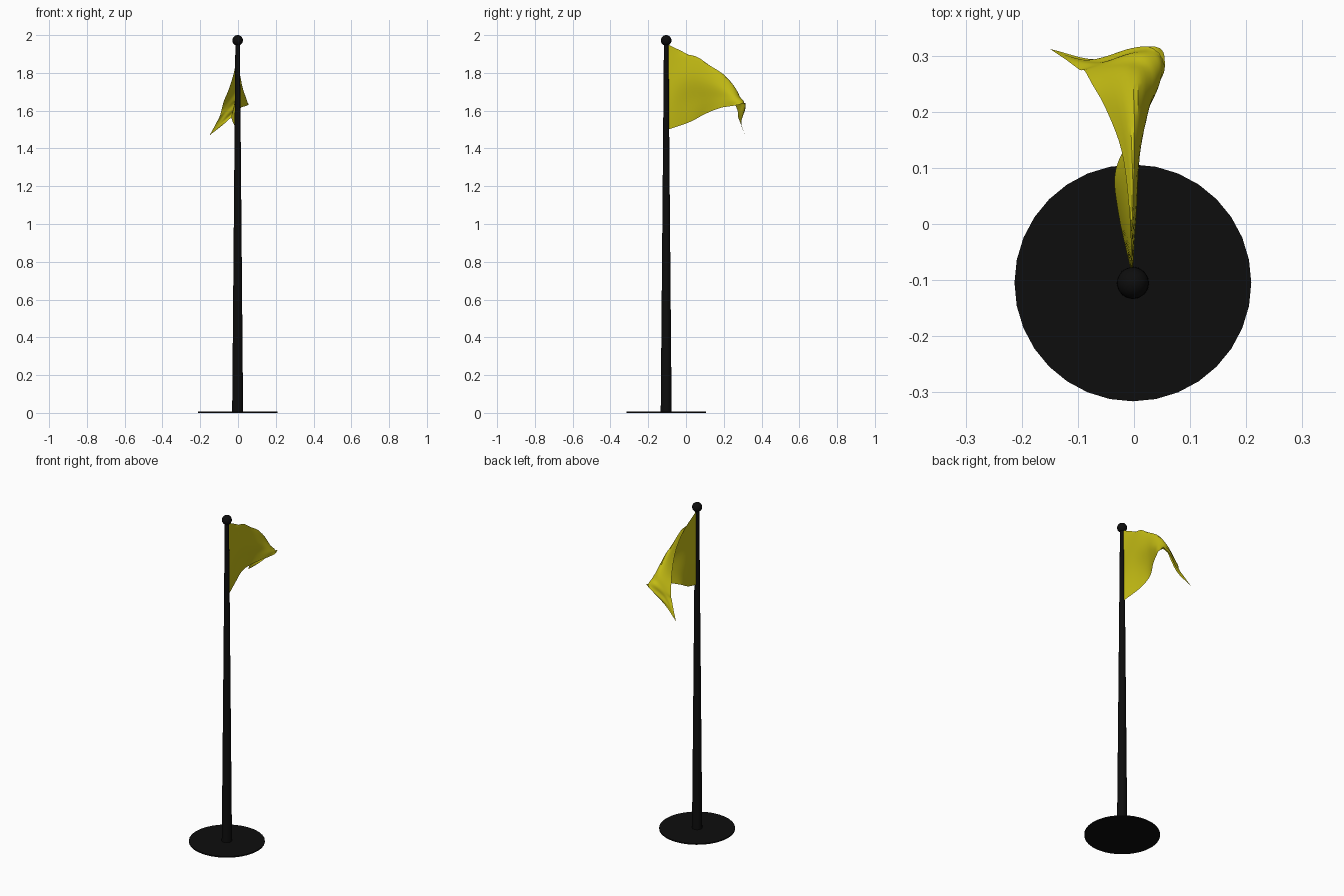
import bpy
import bmesh
from mathutils import Vector

default_cube = bpy.data.objects.get("Cube")
if default_cube:
    bpy.data.objects.remove(default_cube, do_unlink=True)


def make_material(name, colour):
    material = bpy.data.materials.new(name)
    material.use_nodes = True
    material.diffuse_color = colour
    shader = material.node_tree.nodes["Principled BSDF"]
    shader.inputs["Base Color"].default_value = colour
    return material


black = make_material("black paint", (0.004, 0.004, 0.004, 1))
yellow = make_material("yellow cloth", (0.56, 0.51, 0.007, 1))


def finish(obj, name, material):
    obj.name = name
    obj.data.materials.append(material)
    bpy.ops.object.select_all(action="DESELECT")
    bpy.context.view_layer.objects.active = obj
    obj.select_set(True)
    bpy.ops.object.shade_smooth_by_angle()


def add_cone(name, bottom_radius, top_radius, bottom, top, sides):
    bpy.ops.mesh.primitive_cone_add(
        vertices=sides, radius1=bottom_radius, radius2=top_radius,
        depth=top - bottom, location=(POLE_X, POLE_Y, (top + bottom) / 2))
    finish(bpy.context.object, name, black)


POLE_X, POLE_Y = -0.002, -0.105

# Base disc, tapered pole and ball finial
add_cone("base_disc", 0.211, 0.211, 0, 0.007, 32)
add_cone("pole", 0.029, 0.012, 0.001, 1.96, 16)
bpy.ops.mesh.primitive_uv_sphere_add(
    segments=24, ring_count=16, radius=0.028, location=(POLE_X, POLE_Y, 1.972))
finish(bpy.context.object, "ball_finial", black)

# Pennant: rails run from the hoist to the shared tip, in thousandths
HOIST_TOP = Vector((-0.003, -0.094, 1.95))
HOIST_BOTTOM = Vector((-0.003, -0.094, 1.50))
TIP = Vector((-0.15, 0.312, 1.47))
rails = {
    "top_hem": [(-9, 30, 1885), (-22, 130, 1800), (-50, 205, 1710),
                (-75, 250, 1650), (-88, 273, 1600), (-97, 275, 1570),
                (-120, 292, 1525)],
    "crest": [(0, 30, 1885), (0, 120, 1842), (0, 210, 1782),
              (-8, 272, 1700), (-45, 285, 1630), (-75, 285, 1580),
              (-108, 293, 1528)],
    "middle": [(4, 20, 1770), (10, 120, 1750), (24, 200, 1720),
               (32, 268, 1680), (0, 303, 1650), (-45, 292, 1590),
               (-95, 293, 1530)],
    "lower": [(-16, 20, 1650), (-10, 110, 1660), (19, 190, 1665),
              (46, 255, 1655), (40, 302, 1645), (0, 314, 1612),
              (-80, 292, 1535)],
    "bottom_hem": [(-28, 20, 1540), (-32, 100, 1582), (11, 180, 1614),
                   (42, 245, 1625), (55, 282, 1632), (38, 316, 1636),
                   (-62, 293, 1540)],
}


def smooth_path(points, steps):
    """Points on a curve that passes through every control point."""
    ends = [2 * points[0] - points[1]] + points + [2 * points[-1] - points[-2]]
    path = []
    for a, b, c, d in zip(ends, ends[1:], ends[2:], ends[3:]):
        for step in range(steps):
            t = step / steps
            path.append(0.5 * (2 * b + (c - a) * t
                               + (2 * a - 5 * b + 4 * c - d) * t ** 2
                               + (3 * b - a - 3 * c + d) * t ** 3))
    return path + [points[-1]]


long_curves = []
for index, rail in enumerate(rails.values()):
    hoist = HOIST_TOP.lerp(HOIST_BOTTOM, index / (len(rails) - 1))
    controls = [hoist] + [Vector(p) / 1000 for p in rail] + [TIP]
    long_curves.append(smooth_path(controls, 5))

# Cross curves over the rails become the cloth grid
columns = [smooth_path(list(column), 5) for column in zip(*long_curves)]
bm = bmesh.new()
grid = [[bm.verts.new(point) for point in column] for column in columns]
for left, right in zip(grid, grid[1:]):
    for a, b, c, d in zip(left, right, right[1:], left[1:]):
        bm.faces.new((a, d, c, b))
bmesh.ops.remove_doubles(bm, verts=bm.verts, dist=0.0005)
mesh = bpy.data.meshes.new("pennant")
bm.to_mesh(mesh)
bm.free()
pennant = bpy.data.objects.new("pennant", mesh)
bpy.context.collection.objects.link(pennant)
finish(pennant, "pennant", yellow)
for polygon in mesh.polygons:
    polygon.use_smooth = True
